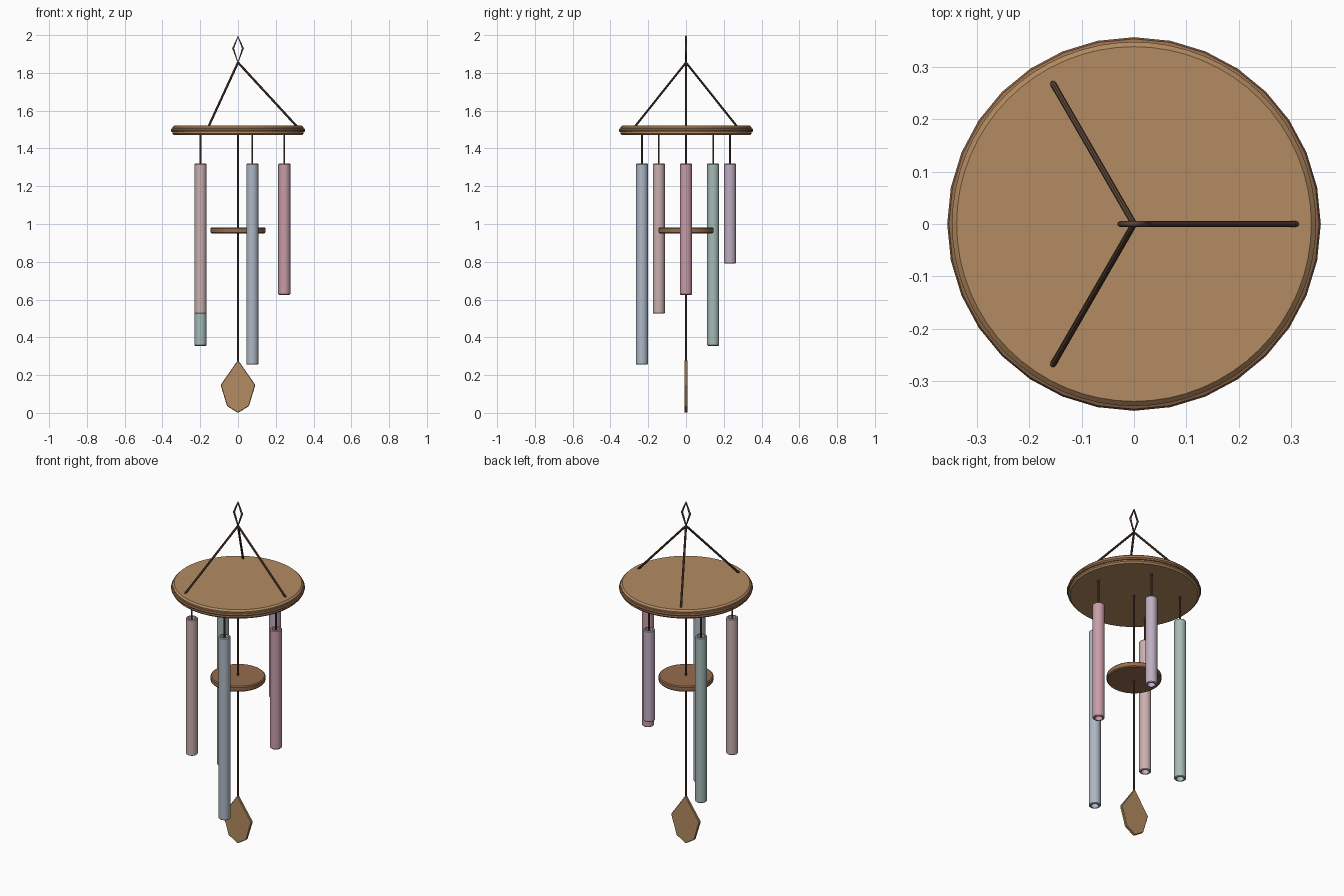
import bpy, bmesh, math
from mathutils import Vector

if "Cube" in bpy.data.objects:
    bpy.data.objects.remove(bpy.data.objects["Cube"])


def material(name, rgb):
    m = bpy.data.materials.new(name)
    m.diffuse_color = (*rgb, 1)
    m.use_nodes = True
    m.node_tree.nodes["Principled BSDF"].inputs["Base Color"].default_value = m.diffuse_color
    return m


WOOD = material("light_wood", (0.45, 0.26, 0.12))
DARK_WOOD = material("dark_wood", (0.30, 0.15, 0.075))
CORD = material("cord", (0.10, 0.055, 0.035))


def finish(ob, mat, smooth=True):
    ob.data.materials.append(mat)
    if smooth:
        bpy.ops.object.select_all(action='DESELECT')
        ob.select_set(True)
        bpy.context.view_layer.objects.active = ob
        bpy.ops.object.shade_smooth_by_angle(angle=math.radians(35))
    return ob


def lathe(name, profile, sides, loc, mat, closed=False):
    """Revolve (radius, z) points around z; open profiles are capped at both ends."""
    bm = bmesh.new()
    rings = [[bm.verts.new((r * math.cos(2 * math.pi * i / sides),
                            r * math.sin(2 * math.pi * i / sides), z))
              for i in range(sides)] for r, z in profile]
    pairs = list(zip(rings, rings[1:]))
    if closed:
        pairs.append((rings[-1], rings[0]))
    else:
        bm.faces.new(rings[0])
        bm.faces.new(rings[-1])
    for a, b in pairs:
        for i in range(sides):
            j = (i + 1) % sides
            bm.faces.new((a[i], a[j], b[j], b[i]))
    bmesh.ops.recalc_face_normals(bm, faces=bm.faces)
    me = bpy.data.meshes.new(name)
    bm.to_mesh(me)
    bm.free()
    ob = bpy.data.objects.new(name, me)
    bpy.context.collection.objects.link(ob)
    ob.location = loc
    return finish(ob, mat)


def cord(name, a, b, radius=0.005):
    a, b = Vector(a), Vector(b)
    d = b - a
    bpy.ops.mesh.primitive_cylinder_add(vertices=8, radius=radius, depth=d.length,
                                        location=(a + b) / 2)
    ob = bpy.context.object
    ob.name = name
    ob.rotation_euler = d.to_track_quat('Z', 'Y').to_euler()
    return finish(ob, CORD)


def disc(name, r, z0, z1, bev, sides, mat):
    lathe(name, [(r - bev, z0), (r, z0 + bev), (r, z1 - bev), (r - bev, z1)],
          sides, (0, 0, 0), mat)


# Top plate with a rounded rim
disc("top_plate", 0.347, 1.47, 1.522, 0.009, 64, WOOD)
rim = [(0.345 + 0.011 * math.cos(k * math.pi / 4), 1.496 + 0.011 * math.sin(k * math.pi / 4))
       for k in range(8)]
lathe("plate_rim", rim, 32, (0, 0, 0), DARK_WOOD, closed=True)

# Suspension cords
for i in range(3):
    t = i * 2 * math.pi / 3
    cord(f"hanging_cord_{i + 1}", (0.313 * math.cos(t), 0.313 * math.sin(t), 1.515),
         (0, 0, 1.855), 0.006)

# Hanging loop, a swept diamond
curve = bpy.data.curves.new("hanging_loop", 'CURVE')
curve.dimensions = '3D'
curve.bevel_depth = 0.006
curve.bevel_resolution = 1
spline = curve.splines.new('POLY')
loop = [(0, 1.855), (0.026, 1.93), (0, 1.992), (-0.026, 1.93)]
spline.points.add(len(loop) - 1)
for p, (x, z) in zip(spline.points, loop):
    p.co = (x, 0, z, 1)
spline.use_cyclic_u = True
ob = bpy.data.objects.new("hanging_loop", curve)
ob.data.materials.append(CORD)
bpy.context.collection.objects.link(ob)

# Hollow chime tubes, each on its own cord
tubes = [(0.625, (0.58, 0.34, 0.39)), (0.79, (0.52, 0.42, 0.53)),
         (0.355, (0.38, 0.50, 0.47)), (0.525, (0.60, 0.43, 0.43)),
         (0.255, (0.42, 0.48, 0.56))]
TOP, RO, RI, B = 1.32, 0.032, 0.021, 0.004
for i, (low, rgb) in enumerate(tubes):
    t = i * 2 * math.pi / 5
    x, y = 0.245 * math.cos(t), 0.245 * math.sin(t)
    wall = [(RI, low), (RO - B, low), (RO, low + B), (RO, TOP - B), (RO - B, TOP), (RI, TOP)]
    lathe(f"chime_tube_{i + 1}", wall, 24, (x, y, 0),
          material(f"tube_tint_{i + 1}", rgb), closed=True)
    cord(f"tube_cord_{i + 1}", (x, y, 1.29), (x, y, 1.475))

# Striker and its centre cord
disc("striker", 0.145, 0.95, 0.982, 0.005, 48, DARK_WOOD)
cord("centre_cord", (0, 0, 0.26), (0, 0, 1.475))

# Wind sail, a bevelled flat plate
outline = [(0, 0.28), (-0.092, 0.148), (-0.058, 0.036), (0, 0.0), (0.058, 0.036), (0.092, 0.148)]
bm = bmesh.new()
face = bm.faces.new([bm.verts.new((x, -0.008, z)) for x, z in outline])
ext = bmesh.ops.extrude_face_region(bm, geom=[face])
bmesh.ops.translate(bm, vec=(0, 0.016, 0),
                    verts=[v for v in ext["geom"] if isinstance(v, bmesh.types.BMVert)])
bmesh.ops.recalc_face_normals(bm, faces=bm.faces)
me = bpy.data.meshes.new("wind_sail")
bm.to_mesh(me)
bm.free()
sail = bpy.data.objects.new("wind_sail", me)
bpy.context.collection.objects.link(sail)
bev = sail.modifiers.new("soft_edges", 'BEVEL')
bev.width = 0.003
finish(sail, WOOD, smooth=False)
